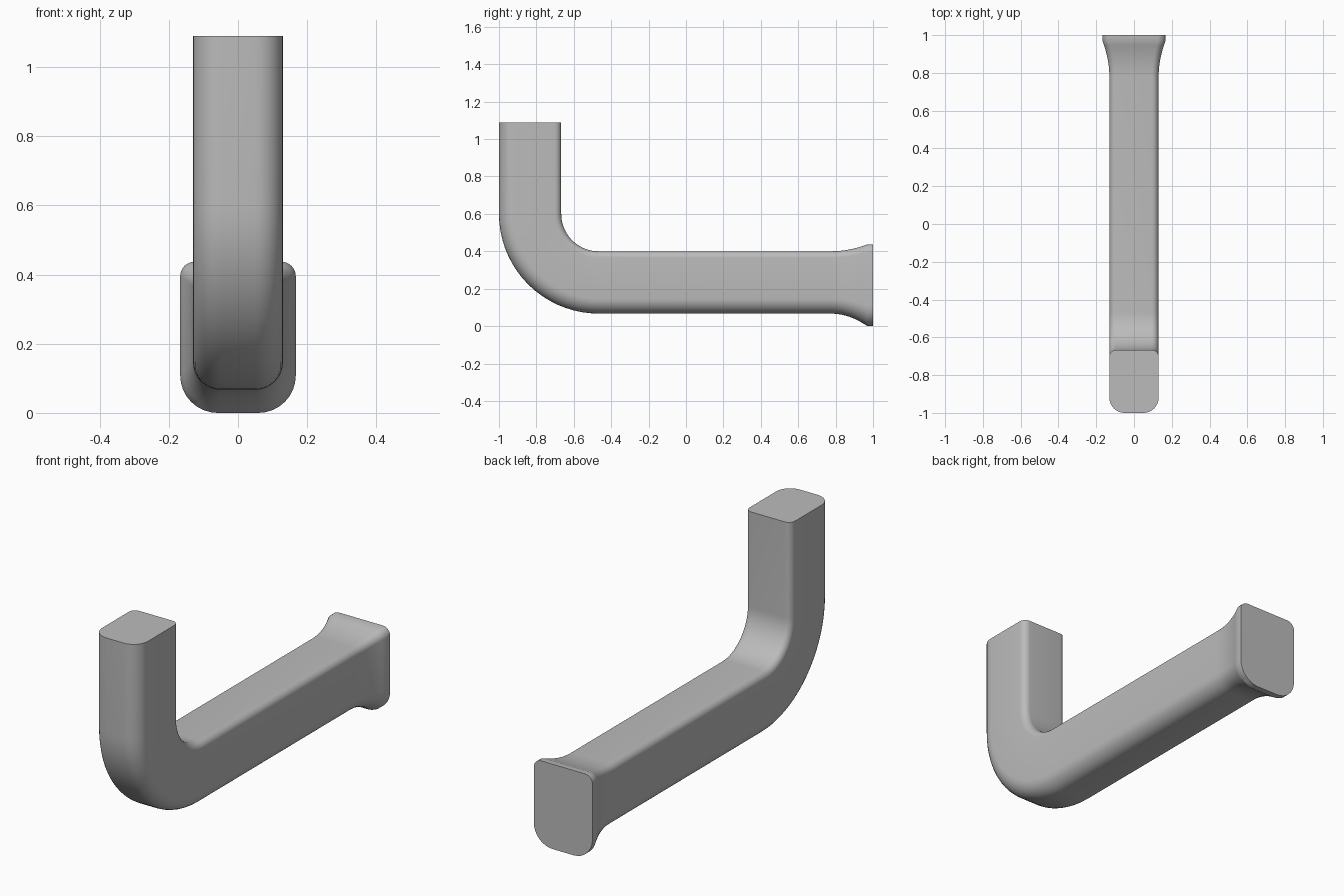
import bpy, bmesh, math

if "Cube" in bpy.data.objects:
    bpy.data.objects.remove(bpy.data.objects["Cube"])

CY, CZ = -0.467, 0.6      # centre of the bend
R_IN, R_OUT = 0.2, 0.533  # inner and outer bend radii


def section(half, r_in, r_out, c_in, c_out, n=8):
    """Rounded rectangle as (x, distance from bend centre), outer corners softer."""
    corners = [(half - c_out, r_out - c_out, c_out, 0),
               (-half + c_out, r_out - c_out, c_out, 90),
               (-half + c_in, r_in + c_in, c_in, 180),
               (half - c_in, r_in + c_in, c_in, 270)]
    pts = []
    for x, r, c, start in corners:
        for i in range(n + 1):
            a = math.radians(start + 90 * i / n)
            pts.append((x + c * math.cos(a), r + c * math.sin(a)))
    return pts


# stations: (bend angle, shift in y, shift in z, flare amount)
stations = [(0, 0, 1.09 - CZ, 0)]
stations += [(90 * i / 18, 0, 0, 0) for i in range(19)]
stations += [(90, 0.775 + 0.195 * i / 8 - CY, 0, (i / 8) ** 2) for i in range(9)]
stations.append((90, 1.0 - CY, 0, 1))

# bent bar with flared foot, swept as one skin
bm = bmesh.new()
rings = []
for ang, dy, dz, f in stations:
    a = math.radians(ang)
    oy, oz = -math.cos(a), -math.sin(a)
    pts = section(0.13 + 0.037 * f, R_IN - 0.037 * f, R_OUT + 0.067 * f,
                  0.035 + 0.007 * f, 0.08 + 0.028 * f)
    rings.append([bm.verts.new((x, CY + oy * r + dy, CZ + oz * r + dz)) for x, r in pts])
for p, q in zip(rings, rings[1:]):
    for i in range(len(p)):
        j = (i + 1) % len(p)
        bm.faces.new((p[i], p[j], q[j], q[i]))
bm.faces.new(rings[0])
bm.faces.new(rings[-1])
bmesh.ops.recalc_face_normals(bm, faces=bm.faces)

mesh = bpy.data.meshes.new("bent_bar")
bm.to_mesh(mesh)
bm.free()
bar = bpy.data.objects.new("bent_bar", mesh)
bpy.context.collection.objects.link(bar)

# single grey colour
grey = bpy.data.materials.new("grey")
grey.diffuse_color = (0.5, 0.5, 0.5, 1)
grey.use_nodes = True
grey.node_tree.nodes["Principled BSDF"].inputs["Base Color"].default_value = grey.diffuse_color
mesh.materials.append(grey)

bpy.context.view_layer.objects.active = bar
bar.select_set(True)
bpy.ops.object.shade_smooth_by_angle(angle=math.radians(30))
